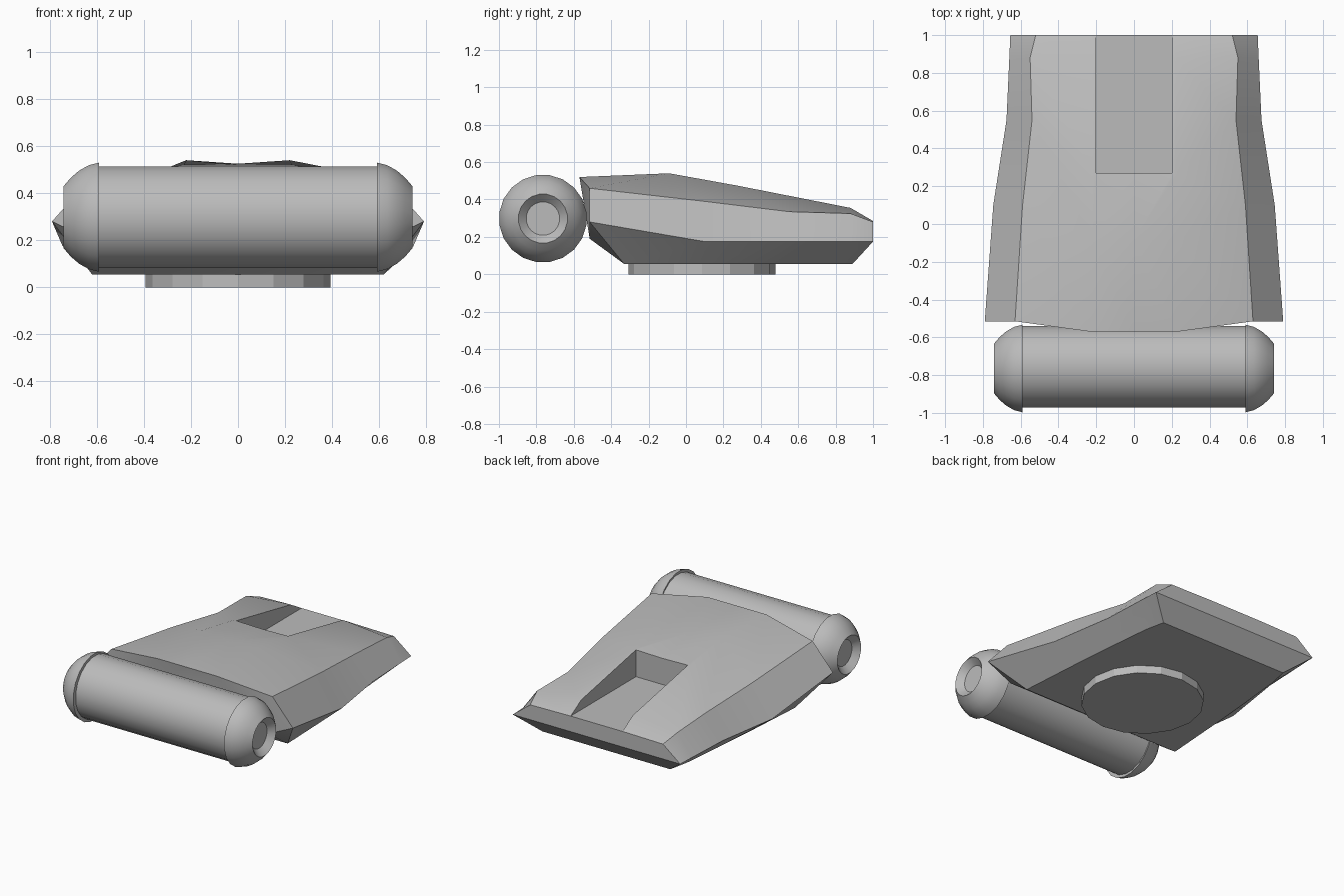
import bpy, bmesh, math
from mathutils import Matrix, Vector

if "Cube" in bpy.data.objects:
    bpy.data.objects.remove(bpy.data.objects["Cube"], do_unlink=True)

grey = bpy.data.materials.new("plain grey")
grey.use_nodes = True
grey.diffuse_color = (0.5, 0.5, 0.5, 1)
grey.node_tree.nodes["Principled BSDF"].inputs["Base Color"].default_value = (0.5, 0.5, 0.5, 1)


def finish(name, bm):
    bmesh.ops.recalc_face_normals(bm, faces=bm.faces[:])
    mesh = bpy.data.meshes.new(name)
    bm.to_mesh(mesh)
    bm.free()
    mesh.materials.append(grey)
    ob = bpy.data.objects.new(name, mesh)
    bpy.context.collection.objects.link(ob)
    return ob


def select(ob):
    bpy.ops.object.select_all(action='DESELECT')
    ob.select_set(True)
    bpy.context.view_layer.objects.active = ob


def smooth(ob, angle=30):
    select(ob)
    bpy.ops.object.shade_smooth_by_angle(angle=math.radians(angle))


def lathe(name, profile, centre, sides, sign=1):
    """Revolve (x, radius) points around an x-directed axis."""
    bm = bmesh.new()
    rings = []
    for x, r in profile:
        ring = []
        for i in range(sides):
            a = math.tau * (i + 0.5) / sides
            ring.append(bm.verts.new(centre + Vector((sign * x, r * math.cos(a), r * math.sin(a)))))
        rings.append(ring)
    for a, b in zip(rings, rings[1:]):
        for i in range(sides):
            j = (i + 1) % sides
            bm.faces.new((a[i], a[j], b[j], b[i]))
    bm.faces.new(rings[0])
    bm.faces.new(rings[-1])
    ob = finish(name, bm)
    smooth(ob)
    return ob


# Hull: each row runs bottom edge, side edge, shoulder, roof ridge, roof centre
rows = [
    [(.62, -.33, .055), (.79, -.515, .28), (.63, -.515, .46), (.23, -.57, .52), (0, -.57, .52)],
    [(.59, .1, .055), (.745, .1, .175), (.59, .1, .39), (.22, -.09, .54), (0, -.09, .525)],
    [(.56, .45, .055), (.675, .55, .175), (.54, .55, .335), (.22, .27, .475), (0, .27, .47)],
    [(.53, .75, .055), (.66, .88, .175), (.55, .88, .325), (.22, .88, .355), (0, .88, .355)],
    [(.5, .89, .055), (.655, 1, .175), (.52, 1, .28), (.22, 1, .285), (0, 1, .285)],
]
bm = bmesh.new()
rings = []
for row in rows:
    full = row + [(-x, y, z) for x, y, z in reversed(row[:-1])]
    rings.append([bm.verts.new(p) for p in full])
for a, b in zip(rings, rings[1:]):
    for i in range(len(a)):
        j = (i + 1) % len(a)
        bm.faces.new((a[i], a[j], b[j], b[i]))
front, rear = rings[0], rings[-1]
bm.faces.new(rear[1:-1])
bm.faces.new((rear[0], rear[1], rear[-2], rear[-1]))
# Nose panel tucked behind the drum
nose = [bm.verts.new((s * .6, -.515, .19)) for s in (1, -1)]
for n, ids in zip(nose, ((0, 1, 2, 3), (8, 7, 6, 5))):
    for i, j in zip(ids, ids[1:]):
        bm.faces.new((front[i], front[j], n))
bm.faces.new((front[3], front[4], front[5], nose[1], nose[0]))
bm.faces.new((front[0], nose[0], nose[1], front[8]))
hull = finish("hull", bm)

# Recessed rear deck cut into the roof
bm = bmesh.new()
bmesh.ops.create_cube(bm, size=1, matrix=Matrix.Translation((0, .685, .535)) @ Matrix.Diagonal((.405, .83, .5, 1)))
cutter = finish("deck_cutter", bm)
mod = hull.modifiers.new("deck recess", 'BOOLEAN')
mod.operation = 'DIFFERENCE'
mod.solver = 'EXACT'
mod.object = cutter
select(hull)
bpy.ops.object.modifier_apply(modifier=mod.name)
bpy.data.objects.remove(cutter, do_unlink=True)
smooth(hull, 25)

# Mounting ring under the hull
bm = bmesh.new()
bmesh.ops.create_cone(bm, cap_ends=True, segments=16, radius1=.393, radius2=.393, depth=.06,
                      matrix=Matrix.Translation((0, .085, .03)))
smooth(finish("mounting_ring", bm), 20)

# Front drum with domed, dished end caps
axis = Vector((0, -.765, .298))
lathe("front_drum", [(-.6, .218), (.6, .218)], axis + Vector((0, .01, 0)), 20)
dome = [(.59, .235), (.635, .223), (.675, .2), (.71, .17), (.742, .132), (.7, .09)]
for side, sign in (("left", 1), ("right", -1)):
    lathe(side + "_drum_cap", dome, axis, 20, sign)
